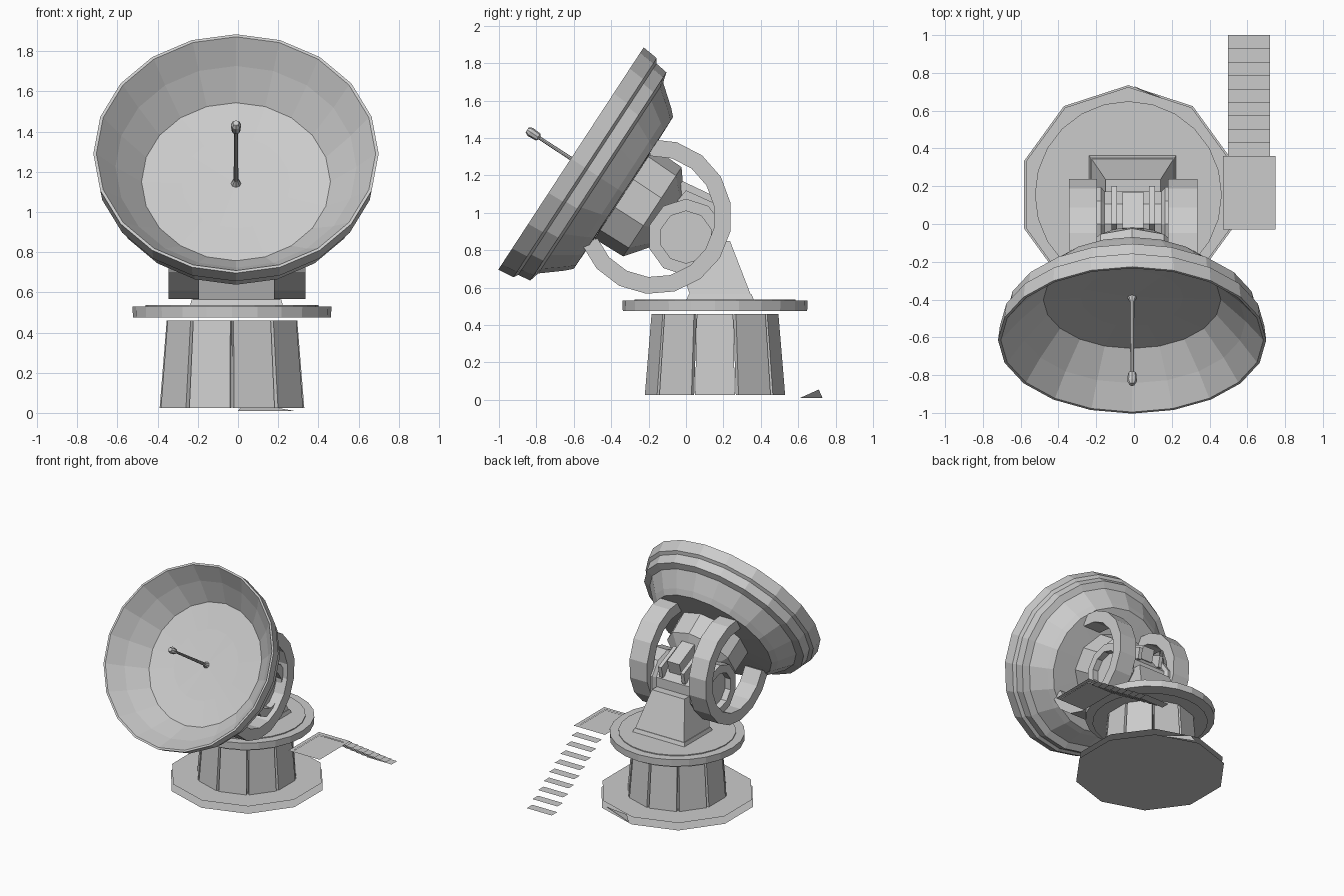
import bpy
from math import sin, cos, pi, radians
from mathutils import Matrix, Vector

if "Cube" in bpy.data.objects:
    bpy.data.objects.remove(bpy.data.objects["Cube"])

CX, CY = -0.03, 0.155          # axis of the base and turntable


def make(name, verts, faces, mat=None):
    me = bpy.data.meshes.new(name)
    me.from_pydata([tuple(v) for v in verts], [], faces)
    if mat:
        me.transform(mat)
    ob = bpy.data.objects.new(name, me)
    bpy.context.collection.objects.link(ob)
    return ob


def lathe(name, profile, sides, mat=None, phase=0.0):
    """Revolve (radius, height) points about z; radius 0 makes a pole."""
    verts, faces, rings = [], [], []
    for r, z in profile:
        n = 1 if r == 0 else sides
        rings.append(list(range(len(verts), len(verts) + n)))
        verts += [(r * cos(phase + 2 * pi * i / sides),
                   r * sin(phase + 2 * pi * i / sides), z) for i in range(n)]
    for a, b in zip(rings, rings[1:]):
        for i in range(sides):
            q = [a[i % len(a)], a[(i + 1) % sides % len(a)],
                 b[(i + 1) % sides % len(b)], b[i % len(b)]]
            q = list(dict.fromkeys(q))
            if len(q) > 2:
                faces.append(q)
    return make(name, verts, faces, mat)


def prism(name, lower, upper):
    """Closed solid between two matching loops."""
    n = len(lower)
    faces = [list(range(n))[::-1], list(range(n, 2 * n))]
    faces += [[i, (i + 1) % n, n + (i + 1) % n, n + i] for i in range(n)]
    return make(name, list(lower) + list(upper), faces)


def rect(x0, x1, y0, y1, z):
    return [(x0, y0, z), (x1, y0, z), (x1, y1, z), (x0, y1, z)]


def sheet(name, x0, x1, y0, y1, z):
    return make(name, rect(x0, x1, y0, y1, z), [[0, 1, 2, 3]])


def side_prism(name, pts, x0, x1):
    return prism(name, [(x0, y, z) for y, z in pts], [(x1, y, z) for y, z in pts])


base = Matrix.Translation((CX, CY, 0))

# Foundation: two decagonal sheets and one leftover side piece
lathe("foundation_bottom", [(0.58, 0.0), (0, 0.0)], 10, base, pi / 2)
lathe("foundation_top", [(0.57, 0.055), (0, 0.055)], 10, base, pi / 2)
make("foundation_side_piece", [(0.0, 0.73, 0.01), (0.28, 0.61, 0.01), (0.03, 0.71, 0.055)], [[0, 1, 2]])

# Ten leaning wall panels
for i in range(10):
    rot = base @ Matrix.Rotation(i * pi / 5, 4, 'Z')
    lo = [rot @ Vector(v) for v in rect(0.335, 0.36, -0.106, 0.106, 0.025)]
    hi = [rot @ Vector(v) for v in rect(0.30, 0.325, -0.097, 0.097, 0.46)]
    prism("wall_panel", lo, hi)

# Turntable
lathe("turntable_underside", [(0.44, 0.445), (0, 0.445)], 24, base)
lathe("turntable", [(0, 0.475), (0.493, 0.475), (0.495, 0.53), (0.43, 0.53),
                    (0.43, 0.537), (0, 0.537)], 24, base)

# Landing with frame and grating, and the open stair
Z = 0.445
sheet("landing_grating", 0.50, 0.72, 0.0, 0.32, Z - 0.004)
for x0, x1, y0, y1 in ((0.47, 0.75, -0.03, 0.0), (0.47, 0.75, 0.32, 0.36),
                       (0.47, 0.50, 0.0, 0.32), (0.72, 0.75, 0.0, 0.32)):
    sheet("landing_frame", x0, x1, y0, y1, Z)
for i in range(9):
    y = 0.36 + i * 0.0711
    sheet("stair_tread", 0.497, 0.72, y, y + 0.0711, 0.40 - i * 0.046)

# Pedestal with foot plate
prism("pedestal_foot", rect(-0.24, 0.225, 0.0, 0.365, 0.53), rect(-0.23, 0.215, 0.015, 0.35, 0.565))
prism("pedestal", rect(-0.225, 0.21, 0.02, 0.345, 0.565), rect(-0.15, 0.14, -0.08, 0.235, 0.85))

# Elevation drum across the pedestal, with recessed ends
drum = Matrix.Translation((-0.005, 0.0, 0.87)) @ Matrix.Rotation(pi / 2, 4, 'Y')
lathe("elevation_drum", [(0, -0.25), (0.14, -0.25), (0.14, -0.30), (0.205, -0.30), (0.205, -0.17),
                         (0.18, -0.15), (0.18, 0.15), (0.205, 0.17), (0.205, 0.30),
                         (0.14, 0.30), (0.14, 0.25), (0, 0.25)], 10, drum)

# Drive machinery above the drum
side_prism("drive_housing", [(-0.12, 1.0), (0.14, 0.98), (0.17, 1.08), (-0.02, 1.17)], -0.06, 0.05)
for x in (-0.12, 0.08):
    side_prism("drive_rib", [(-0.1, 1.0), (0.18, 0.94), (0.2, 1.03), (0.0, 1.12)], x, x + 0.03)

# Two curved elevation arms
for x0, x1 in ((-0.345, -0.195), (0.18, 0.335)):
    n, verts, faces = 12, [], []
    for i in range(n + 1):
        a = radians(94 - 253 * i / n)
        for x, r in ((x0, 0.325), (x1, 0.325), (x1, 0.415), (x0, 0.415)):
            verts.append((x, -0.17 + r * cos(a), 0.98 + r * sin(a)))
    for i in range(n):
        for k in range(4):
            faces.append([4 * i + k, 4 * i + (k + 1) % 4, 4 * i + 4 + (k + 1) % 4, 4 * i + 4 + k])
    faces += [[3, 2, 1, 0], [4 * n, 4 * n + 1, 4 * n + 2, 4 * n + 3]]
    make("elevation_arm", verts, faces)

# Dish, hub and feed share one tilted axis
tilt = Matrix.Translation((-0.01, -0.615, 1.29)) @ Matrix.Rotation(radians(56.8), 4, 'X')
lathe("dish", [(0, -0.345), (0.485, -0.335), (0.52, -0.30), (0.61, -0.19), (0.665, -0.175),
               (0.675, -0.105), (0.70, -0.09), (0.71, 0.0), (0.695, 0.0),
               (0.60, -0.12), (0.47, -0.255), (0.27, -0.265), (0, -0.27)], 20, tilt)
lathe("dish_hub", [(0, -0.62), (0.17, -0.61), (0.285, -0.52), (0.29, -0.34)], 10, tilt, pi / 10)
lathe("feed_rod", [(0.025, -0.27), (0.012, -0.24), (0.009, 0.2), (0.022, 0.21),
                   (0.026, 0.26), (0.015, 0.28), (0, 0.28)], 8, tilt)
